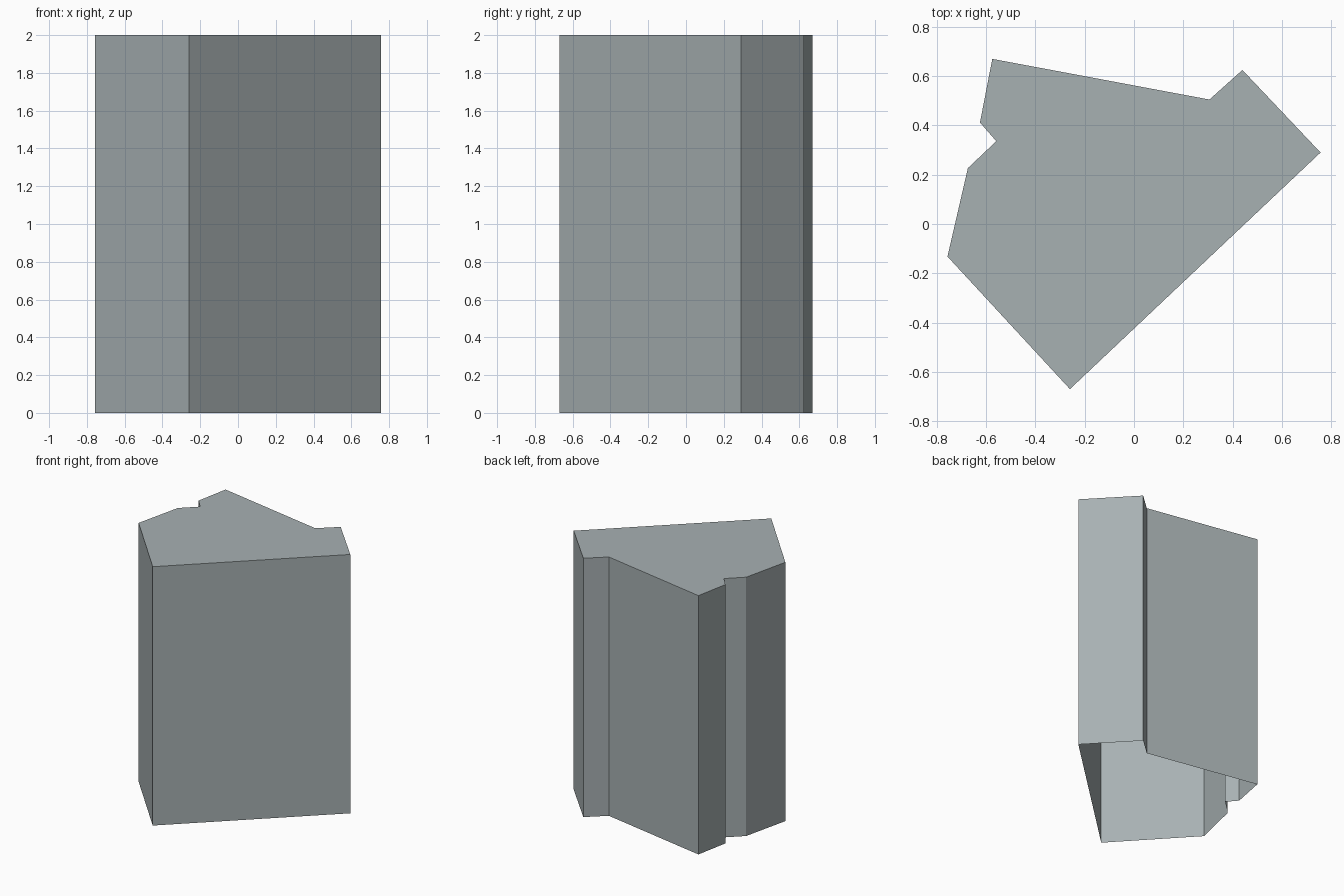
import bpy
import bmesh

cube = bpy.data.objects.get("Cube")
if cube:
    bpy.data.objects.remove(cube, do_unlink=True)

HEIGHT = 2.0

# Footprint, counter-clockwise from the front corner
footprint = [
    (-0.26, -0.67), (0.757, 0.29), (0.44, 0.625), (0.306, 0.505),
    (-0.575, 0.67), (-0.625, 0.412), (-0.559, 0.336), (-0.674, 0.227),
    (-0.757, -0.132),
]

# Single wall and roof colour
grey = bpy.data.materials.new("blue_grey")
grey.use_nodes = True
colour = (0.39, 0.44, 0.45, 1.0)
grey.diffuse_color = colour
grey.node_tree.nodes["Principled BSDF"].inputs["Base Color"].default_value = colour

# Building shell: flat roof and straight walls, open underneath
bm = bmesh.new()
base = [bm.verts.new((x, y, 0)) for x, y in footprint]
top = [bm.verts.new((x, y, HEIGHT)) for x, y in footprint]
bm.faces.new(top)
for i in range(len(footprint)):
    j = (i + 1) % len(footprint)
    bm.faces.new((base[i], base[j], top[j], top[i]))

mesh = bpy.data.meshes.new("building_shell")
bm.to_mesh(mesh)
bm.free()
mesh.materials.append(grey)
building = bpy.data.objects.new("building_shell", mesh)
bpy.context.collection.objects.link(building)
